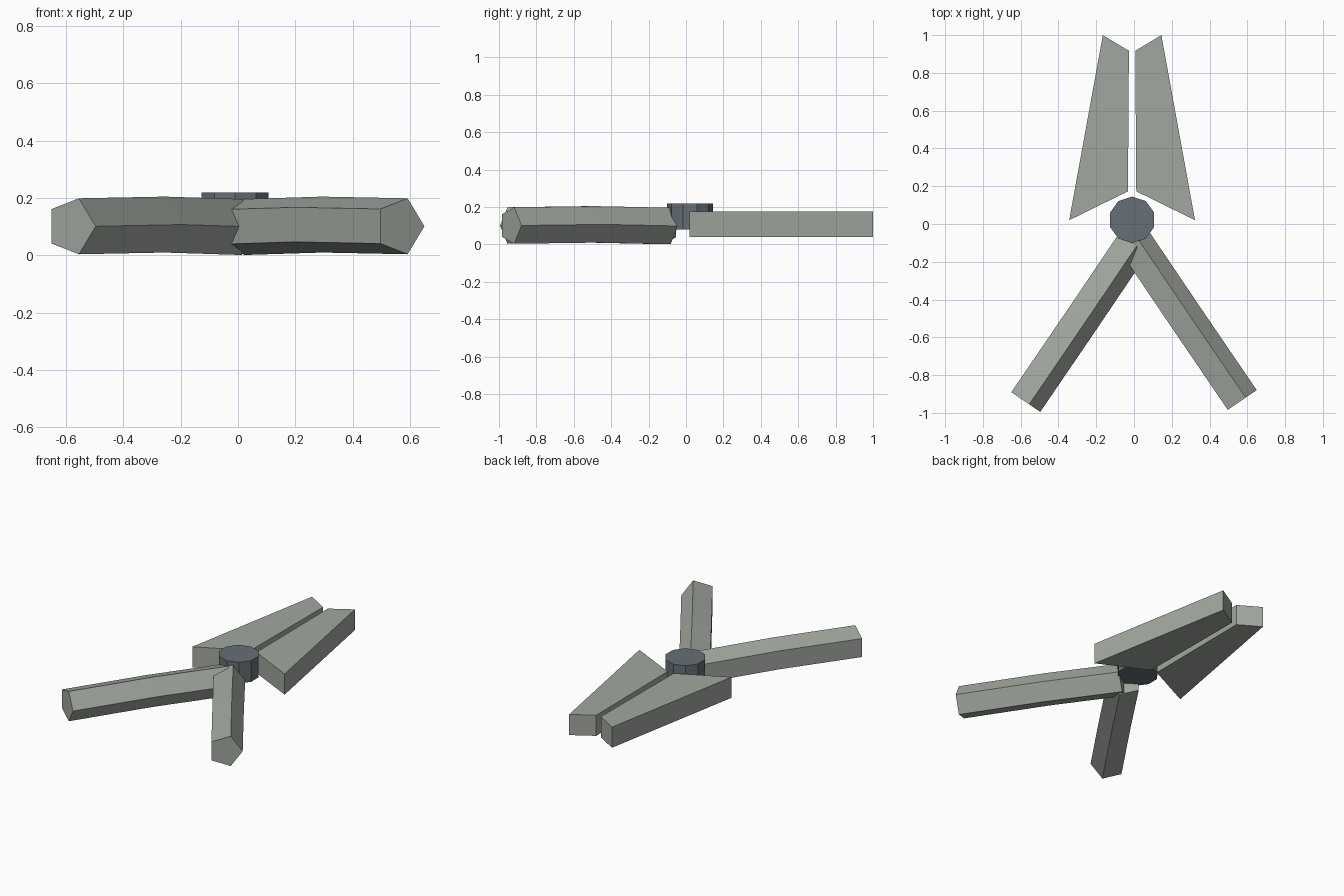
import bpy, bmesh, math
from mathutils import Vector

cube = bpy.data.objects.get("Cube")
if cube:
    bpy.data.objects.remove(cube)

AXIS_X = -0.01  # shared symmetry line of the parts


def material(name, color):
    mat = bpy.data.materials.new(name)
    mat.use_nodes = True
    rgba = (*color, 1.0)
    mat.diffuse_color = rgba
    mat.node_tree.nodes["Principled BSDF"].inputs["Base Color"].default_value = rgba
    return mat


def loft(name, rings, mat):
    """Closed solid through matching rings of points."""
    bm = bmesh.new()
    loops = [[bm.verts.new(p) for p in ring] for ring in rings]
    n = len(loops[0])
    for a, b in zip(loops, loops[1:]):
        for i in range(n):
            j = (i + 1) % n
            bm.faces.new((a[i], a[j], b[j], b[i]))
    bm.faces.new(loops[0])
    bm.faces.new(loops[-1])
    bmesh.ops.recalc_face_normals(bm, faces=bm.faces)
    mesh = bpy.data.meshes.new(name)
    bm.to_mesh(mesh)
    bm.free()
    mesh.materials.append(mat)
    obj = bpy.data.objects.new(name, mesh)
    bpy.context.collection.objects.link(obj)
    return obj


def prism(name, outline, z0, z1, mat):
    return loft(name, [[(x, y, z) for x, y in outline] for z in (z0, z1)], mat)


grey = material("warm grey", (0.36, 0.39, 0.35))
slate = material("slate grey", (0.135, 0.16, 0.18))

# Hub: ten-sided disc
hub = [(AXIS_X + 0.123 * math.sin(math.tau * i / 10),
        0.022 + 0.123 * math.cos(math.tau * i / 10)) for i in range(10)]
prism("hub", hub, 0.08, 0.218, slate)

# Rear plates: tapered pair with a narrow gap
plate = [(0.333, 0.02), (0.155, 1.0), (0.017, 0.917), (0.022, 0.173)]
for side, label in ((1, "left"), (-1, "right")):
    prism(f"rear_plate_{label}", [(AXIS_X + side * x, y) for x, y in plate],
          0.04, 0.175, grey)

# Front arms: pentagonal bars, slightly raised at the middle
RADIUS = 0.1025
path = [(0.005, -0.1, 0.0985), (0.275, -0.5, 0.107), (0.573, -0.937, 0.101)]
for side, label in ((1, "left"), (-1, "right")):
    centres = [Vector((-0.008 + side * x, y, z)) for x, y, z in path]
    along = (centres[-1] - centres[0]).normalized()
    across = Vector((-along.y, along.x, 0)).normalized()
    up = Vector((0, 0, 1))
    rings = []
    for c in centres:
        angles = [math.tau * i / 5 for i in range(5)]
        rings.append([c + RADIUS * (across * math.cos(a) + up * math.sin(a))
                      for a in angles])
    loft(f"front_arm_{label}", rings, grey)
